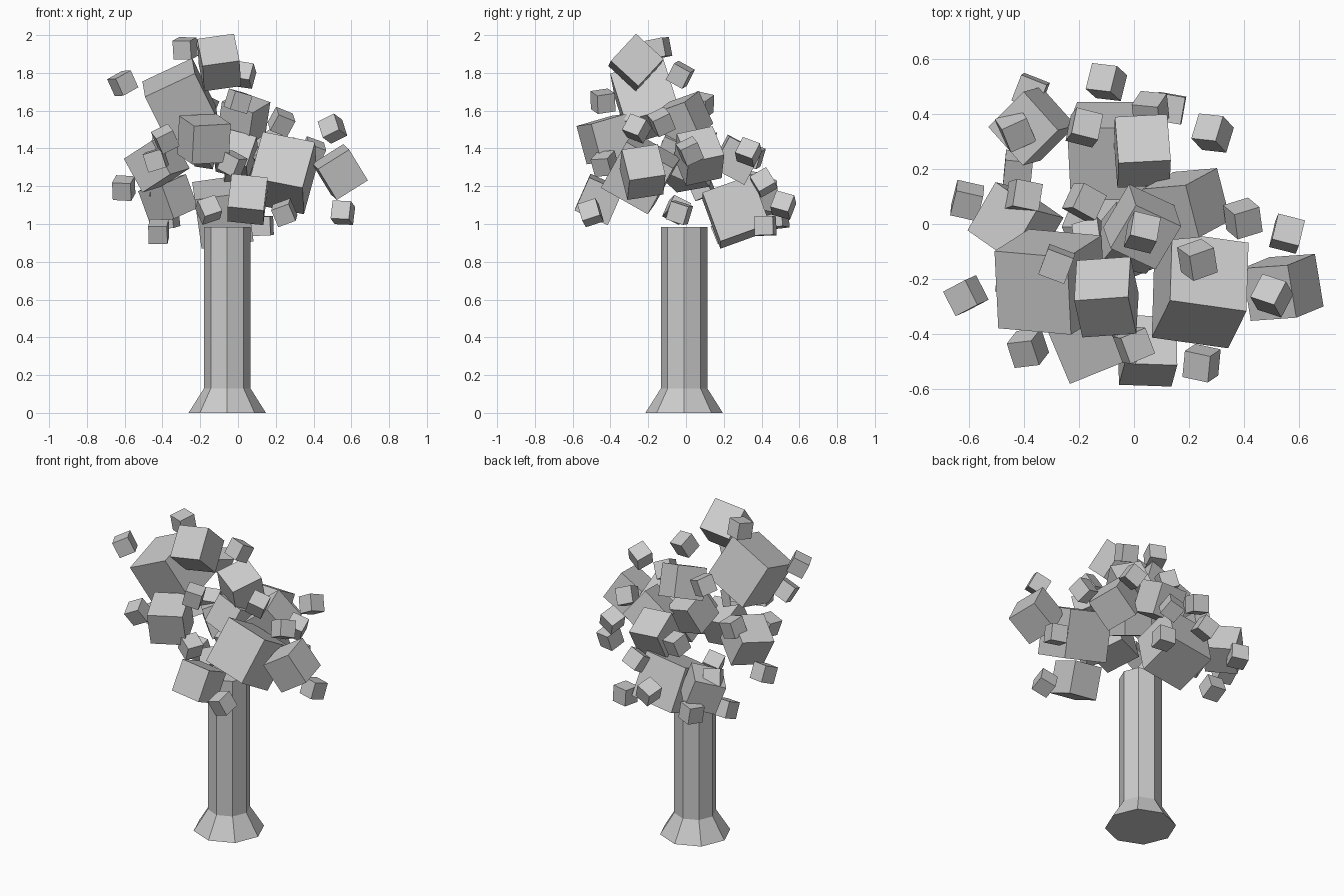
import bpy, bmesh, math, random
from mathutils import Matrix, Euler

random.seed(4)


def finish(bm, name):
    bmesh.ops.recalc_face_normals(bm, faces=bm.faces[:])
    me = bpy.data.meshes.new(name)
    bm.to_mesh(me)
    bm.free()
    ob = bpy.data.objects.new(name, me)
    bpy.context.collection.objects.link(ob)
    return ob


# Trunk: eight-sided column with a flared foot
bm = bmesh.new()
rings = []
for r, z in [(0.205, 0), (0.123, 0.13), (0.123, 0.985)]:
    rings.append([bm.verts.new((-0.057 + r * math.cos(i * math.pi / 4),
                                -0.01 + r * math.sin(i * math.pi / 4), z)) for i in range(8)])
for a, b in zip(rings, rings[1:]):
    for i in range(8):
        j = (i + 1) % 8
        bm.faces.new((a[i], a[j], b[j], b[i]))
bm.faces.new(rings[0][::-1])
bm.faces.new(rings[-1])
finish(bm, "trunk")


def leaf_blocks(name, items):
    bm = bmesh.new()
    for x, y, z, s, rx, ry, rz in items:
        rot = Euler([math.radians(a) for a in (rx, ry, rz)]).to_matrix().to_4x4()
        bmesh.ops.create_cube(bm, size=s, matrix=Matrix.Translation((x, y, z)) @ rot)
    return finish(bm, name)


# Large foliage blocks: centre, size, tilt
leaf_blocks("large_leaf_blocks", [
    (0.24, -0.24, 1.27, 0.285, -30, 11, -8),
    (-0.305, -0.21, 1.65, 0.292, 18, -25, -5),
    (-0.08, 0.265, 1.065, 0.278, 20, -8, 0),
])

# Medium foliage blocks
leaf_blocks("medium_leaf_blocks", [
    (-0.10, -0.265, 1.855, 0.198, -43, -8, 4),
    (0.54, -0.23, 1.275, 0.195, 10, -32, 4),
    (0.19, 0.07, 1.36, 0.20, 15, -38, 5),
    (0.03, -0.01, 1.56, 0.19, 18, 18, -25),
    (-0.43, 0.00, 1.32, 0.205, 10, -28, -35),
    (-0.37, 0.355, 1.13, 0.19, -10, -18, 45),
    (-0.18, -0.42, 1.45, 0.21, 15, -3, 22),
    (0.05, -0.46, 1.13, 0.192, -24, 6, -2),
    (0.03, 0.265, 1.34, 0.19, -28, 3, 3),
    (-0.01, -0.05, 1.37, 0.18, -25, 15, -10),
])

# Small foliage blocks scattered round the crown
small = [
    (-0.10, 0.515, 1.10), (0.285, 0.33, 1.38), (0.395, 0.02, 1.385), (0.555, -0.035, 1.06),
    (0.50, -0.26, 1.505), (0.23, -0.13, 1.54), (0.245, -0.505, 1.06), (0.0, -0.44, 1.65),
    (-0.385, -0.45, 1.45), (-0.28, -0.145, 1.93), (-0.61, -0.26, 1.745), (-0.605, 0.085, 1.19),
    (-0.43, 0.34, 1.21), (-0.42, 0.20, 0.96), (-0.375, 0.48, 1.03), (-0.18, 0.08, 1.63),
    (0.03, -0.03, 1.79), (0.13, 0.42, 0.99), (0.06, 0.41, 1.22), (-0.18, 0.35, 1.36),
    (-0.40, 0.10, 1.43), (-0.03, -0.43, 1.32), (-0.155, -0.05, 1.075), (-0.435, -0.20, 1.34),
]
leaf_blocks("small_leaf_blocks", [
    (*p, 0.1, *[random.uniform(-32, 32) for _ in range(3)]) for p in small])
